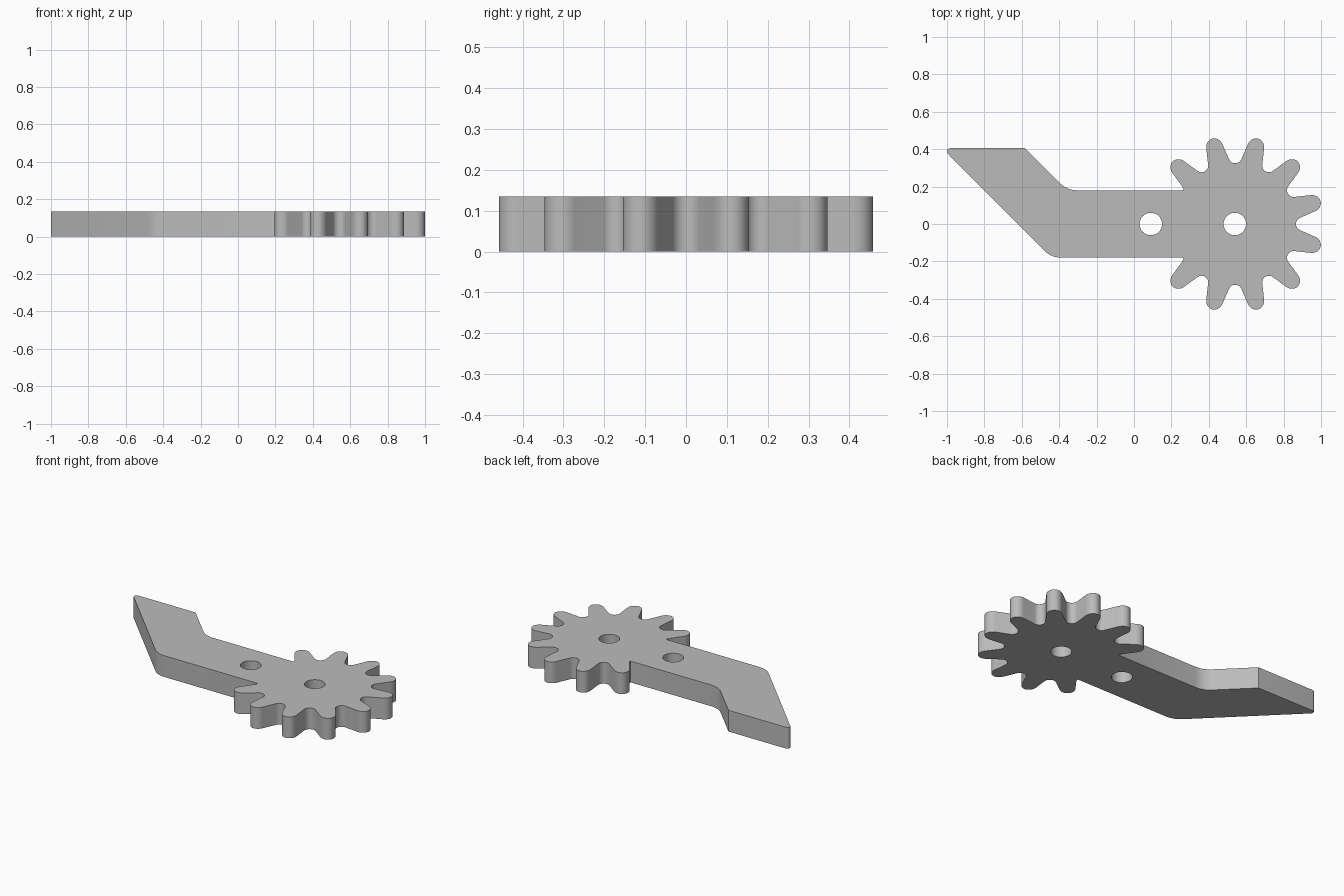
import bpy
import bmesh
from math import radians, sin, cos, tan, pi
from mathutils import Vector

HEIGHT = 0.135
GEAR_X = 0.541
ARM_HALF = 0.18
HOLE_R = 0.06

cube = bpy.data.objects.get("Cube")
if cube:
    bpy.data.objects.remove(cube, do_unlink=True)


def arc(cx, cy, rx, ry, start, end, steps):
    """Points on an elliptical arc, angles in degrees."""
    angles = [radians(start + (end - start) * i / steps) for i in range(steps + 1)]
    return [Vector((cx + rx * cos(a), cy + ry * sin(a))) for a in angles]


def turned(points, degrees):
    """Rotate points about the gear centre and move them to it."""
    a = radians(degrees)
    return [Vector((GEAR_X + p.x * cos(a) - p.y * sin(a),
                    p.x * sin(a) + p.y * cos(a))) for p in points]


def fillet(before, corner, after, radius, steps=10):
    """Round a corner with an arc tangent to both edges."""
    before, corner, after = Vector(before), Vector(corner), Vector(after)
    u, v = (before - corner).normalized(), (after - corner).normalized()
    half = u.angle(v) / 2
    centre = corner + (u + v).normalized() * radius / sin(half)
    p = corner + u * radius / tan(half) - centre
    q = corner + v * radius / tan(half) - centre
    sweep = p.angle_signed(q)
    # angle_signed is clockwise positive
    return [centre + Vector((p.x * cos(s) + p.y * sin(s), p.y * cos(s) - p.x * sin(s)))
            for s in (sweep * i / steps for i in range(steps + 1))]


# Gear rim: ten teeth with round valleys, open towards the arm
tooth = arc(0.42, 0, 0.0525, 0.0455, -77, 77, 20)
valley = arc(0.361, 0, 0.036, 0.036, 243, 117, 12)
rim = turned(valley, -150)
for k in range(10):
    rim += turned(tooth, -135 + 30 * k)
    rim += turned(valley, -120 + 30 * k)
rim = [p for p in rim if p.x > 0.4 or abs(p.y) > ARM_HALF]

# Bent arm, from the upper joint round to the lower joint
top_joint, low_joint = (0.257, ARM_HALF), (0.257, -ARM_HALF)
top_bend, low_bend = (-0.357, ARM_HALF), (-0.443, -ARM_HALF)
end_right, end_tip = (-0.582, 0.405), (-1.025, 0.405)
outline = rim + [Vector(top_joint)]
outline += fillet(top_joint, top_bend, end_right, 0.13)
outline.append(Vector(end_right))
outline += fillet(end_right, end_tip, low_bend, 0.0177)
outline += fillet(end_tip, low_bend, low_joint, 0.13)
outline.append(Vector(low_joint))

# Filled flat profile with two round holes, extruded to thickness
curve = bpy.data.curves.new("gear_arm_profile", "CURVE")
curve.dimensions = "2D"
curve.fill_mode = "BOTH"
curve.extrude = HEIGHT / 2
holes = [arc(x, 0, HOLE_R, HOLE_R, 0, 352.5, 47) for x in (0.09, GEAR_X - 0.002)]
for points in [outline] + holes:
    spline = curve.splines.new("POLY")
    spline.points.add(len(points) - 1)
    for target, p in zip(spline.points, points):
        target.co = (p.x, p.y, HEIGHT / 2, 1)
    spline.use_cyclic_u = True

gear_arm = bpy.data.objects.new("gear_arm", curve)
bpy.context.collection.objects.link(gear_arm)
gear_arm.location.z = HEIGHT / 2
bpy.ops.object.select_all(action="DESELECT")
gear_arm.select_set(True)
bpy.context.view_layer.objects.active = gear_arm
bpy.ops.object.convert(target="MESH")
gear_arm = bpy.context.view_layer.objects.active

# Weld caps to walls, settle on the ground
bm = bmesh.new()
bm.from_mesh(gear_arm.data)
bmesh.ops.remove_doubles(bm, verts=bm.verts, dist=0.0001)
bmesh.ops.recalc_face_normals(bm, faces=bm.faces)
low = min(v.co.z for v in bm.verts)
bmesh.ops.translate(bm, verts=bm.verts, vec=(0, 0, -low))
bm.to_mesh(gear_arm.data)
bm.free()
gear_arm.location.z = 0

# Plain grey finish
grey = bpy.data.materials.new("plain_grey")
grey.use_nodes = True
colour = (0.5, 0.5, 0.5, 1)
grey.diffuse_color = colour
grey.node_tree.nodes["Principled BSDF"].inputs["Base Color"].default_value = colour
gear_arm.data.materials.clear()
gear_arm.data.materials.append(grey)
bpy.ops.object.shade_smooth_by_angle(angle=radians(30))
